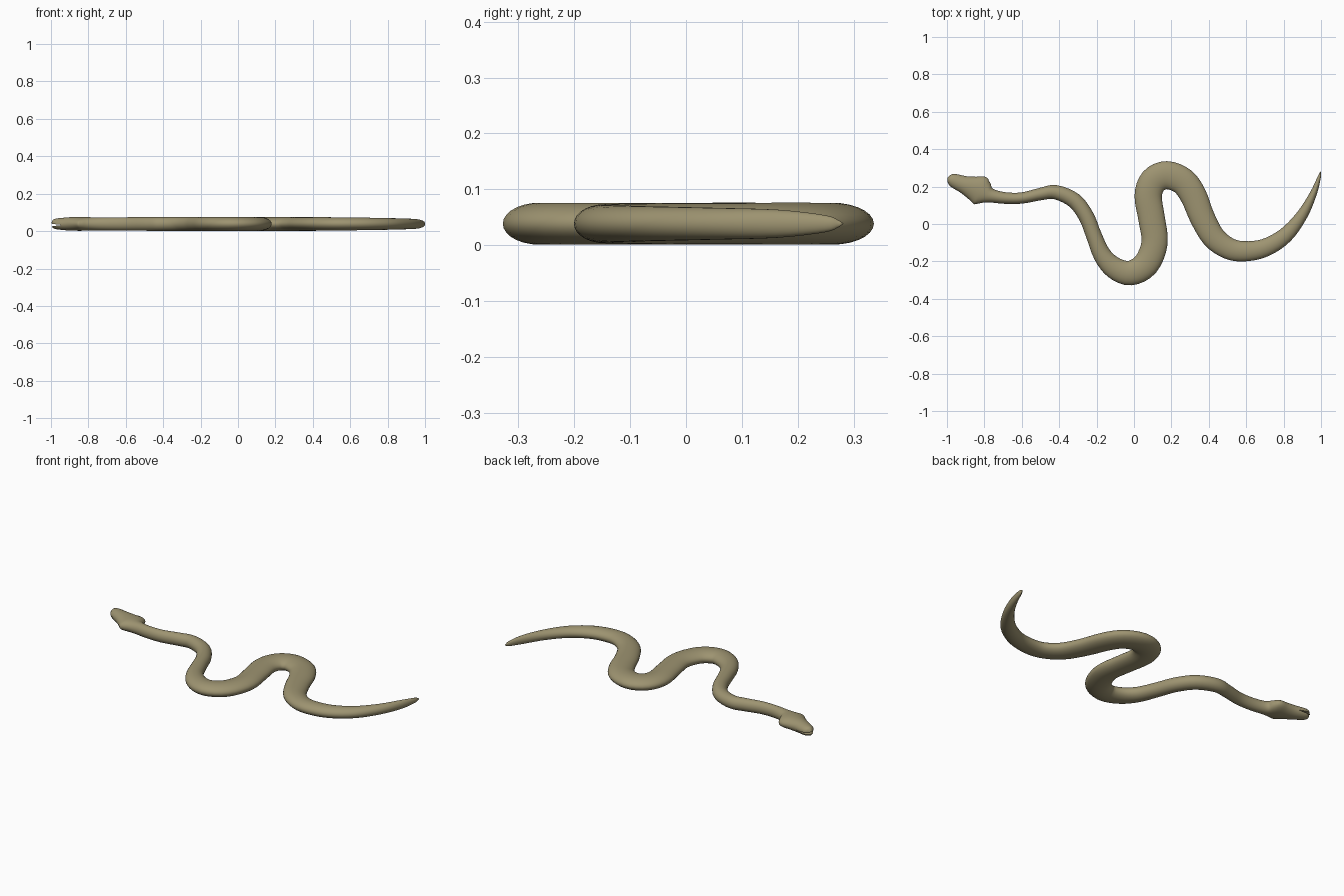
import bpy, bmesh, math
from mathutils import Vector

if "Cube" in bpy.data.objects:
    bpy.data.objects.remove(bpy.data.objects["Cube"])

skin = bpy.data.materials.new("olive skin")
skin.diffuse_color = (0.34, 0.295, 0.165, 1)
skin.use_nodes = True
skin.node_tree.nodes["Principled BSDF"].inputs["Base Color"].default_value = skin.diffuse_color

ZC = 0.0385
# centre line from snout to tail tip: x, y, width, height
PATH = [
    (-0.988, 0.241, 0.046, 0.046), (-0.968, 0.234, 0.072, 0.058),
    (-0.91, 0.211, 0.094, 0.07), (-0.865, 0.194, 0.125, 0.073),
    (-0.825, 0.179, 0.158, 0.073), (-0.80, 0.167, 0.128, 0.072),
    (-0.765, 0.152, 0.076, 0.07), (-0.69, 0.139, 0.062, 0.07),
    (-0.60, 0.139, 0.06, 0.071), (-0.50, 0.16, 0.066, 0.073),
    (-0.42, 0.17, 0.076, 0.074), (-0.32, 0.126, 0.083, 0.075),
    (-0.255, 0.04, 0.083, 0.075), (-0.215, -0.06, 0.084, 0.075),
    (-0.17, -0.165, 0.096, 0.075), (-0.105, -0.235, 0.117, 0.075),
    (-0.02, -0.262, 0.132, 0.075), (0.065, -0.214, 0.14, 0.075),
    (0.11, -0.10, 0.14, 0.075), (0.094, 0.03, 0.142, 0.075),
    (0.076, 0.15, 0.146, 0.075), (0.105, 0.23, 0.15, 0.075),
    (0.175, 0.261, 0.15, 0.075), (0.262, 0.228, 0.146, 0.075),
    (0.318, 0.15, 0.142, 0.075), (0.365, 0.035, 0.134, 0.074),
    (0.425, -0.07, 0.126, 0.073), (0.505, -0.13, 0.116, 0.071),
    (0.59, -0.146, 0.108, 0.069), (0.70, -0.127, 0.097, 0.066),
    (0.81, -0.06, 0.083, 0.062), (0.90, 0.05, 0.06, 0.057),
    (0.96, 0.165, 0.037, 0.05), (0.99, 0.25, 0.018, 0.03),
    (0.996, 0.275, 0.006, 0.01),
]


def smooth_path(pts, steps):
    """Catmull-Rom interpolation through all values."""
    pts = [Vector(p) for p in pts]
    ext = [2 * pts[0] - pts[1]] + pts + [2 * pts[-1] - pts[-2]]
    out = []
    for i in range(1, len(ext) - 2):
        a, b, c, d = ext[i - 1:i + 3]
        for s in range(steps):
            t = s / steps
            out.append(0.5 * (2 * b + (c - a) * t + (2 * a - 5 * b + 4 * c - d) * t * t
                              + (3 * b - a - 3 * c + d) * t ** 3))
    return out + [pts[-1]]


# body with head: flattened oval section swept along the path
SIDES = 28
samples = smooth_path(PATH, 4)
bm = bmesh.new()
rings = []
for i, p in enumerate(samples):
    q0, q1 = samples[max(i - 1, 0)], samples[min(i + 1, len(samples) - 1)]
    d = Vector((q1[0] - q0[0], q1[1] - q0[1])).normalized()
    ring = []
    for k in range(SIDES):
        a = 2 * math.pi * k / SIDES
        u, v = math.cos(a) * p[2] / 2, math.sin(a) * p[3] / 2
        ring.append(bm.verts.new((p[0] - d.y * u, p[1] + d.x * u, ZC + v)))
    rings.append(ring)
for r0, r1 in zip(rings, rings[1:]):
    for k in range(SIDES):
        j = (k + 1) % SIDES
        bm.faces.new((r0[k], r0[j], r1[j], r1[k]))


# rounded snout and tail tip
def cap(ring, tip):
    v = bm.verts.new(tip)
    for k in range(SIDES):
        bm.faces.new((ring[k], ring[(k + 1) % SIDES], v))


cap(rings[0], (-0.999, 0.245, ZC))
cap(rings[-1], (0.999, 0.282, ZC))
bmesh.ops.recalc_face_normals(bm, faces=bm.faces[:])
mesh = bpy.data.meshes.new("snake_body")
bm.to_mesh(mesh)
bm.free()
mesh.materials.append(skin)
body = bpy.data.objects.new("snake_body", mesh)
bpy.context.collection.objects.link(body)

# mouth slit: wedge that opens towards the snout
bm = bmesh.new()
profile = [(0.0, 0.0), (-0.12, -0.012), (-0.12, 0.012)]
sides = [[bm.verts.new((x, y, z)) for x, z in profile] for y in (-0.12, 0.12)]
bm.faces.new(sides[0])
bm.faces.new(sides[1][::-1])
for k in range(3):
    j = (k + 1) % 3
    bm.faces.new((sides[0][k], sides[1][k], sides[1][j], sides[0][j]))
bmesh.ops.recalc_face_normals(bm, faces=bm.faces[:])
mm = bpy.data.meshes.new("mouth_cutter")
bm.to_mesh(mm)
bm.free()
mm.materials.append(skin)
cutter = bpy.data.objects.new("mouth_cutter", mm)
bpy.context.collection.objects.link(cutter)
cutter.location = (-0.925, 0.217, ZC - 0.006)
cutter.rotation_euler = (0, 0, math.atan2(-0.06, 0.165))
cutter.hide_render = True
cutter.hide_set(True)

cut = body.modifiers.new("mouth", 'BOOLEAN')
cut.operation = 'DIFFERENCE'
cut.solver = 'EXACT'
cut.object = cutter

bpy.context.view_layer.objects.active = body
body.select_set(True)
bpy.ops.object.modifier_apply(modifier="mouth")
bpy.data.objects.remove(cutter)
bpy.ops.object.shade_smooth_by_angle(angle=math.radians(50))
